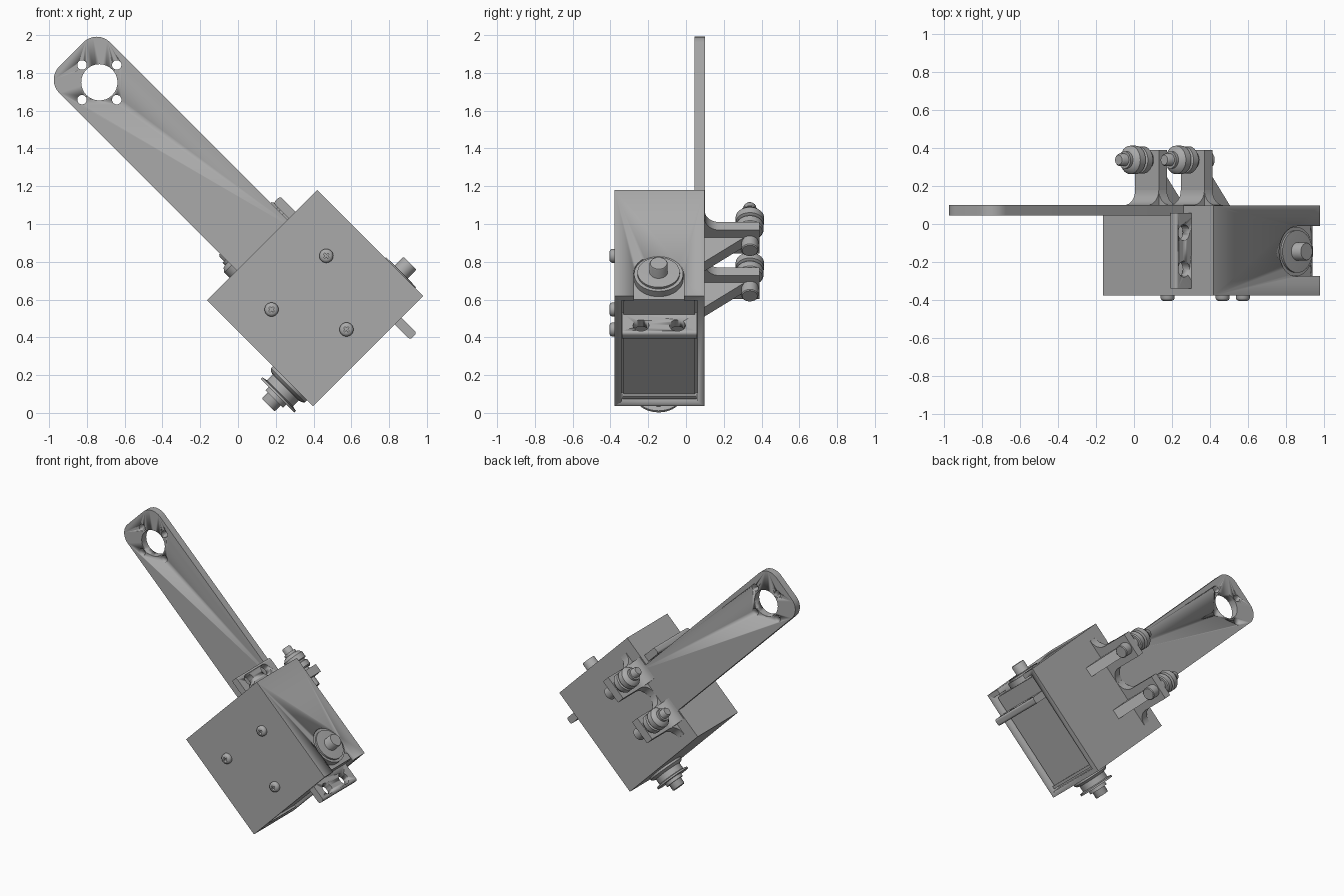
import bpy, bmesh, math
from mathutils import Matrix, Vector

old = bpy.data.objects.get("Cube")
if old:
    bpy.data.objects.remove(old, do_unlink=True)

grey = bpy.data.materials.new("neutral_grey")
grey.use_nodes = True
GREY = (0.4, 0.4, 0.4, 1)
grey.diffuse_color = GREY
grey.node_tree.nodes["Principled BSDF"].inputs["Base Color"].default_value = GREY

# The whole assembly is tilted: local x runs up-right, local z runs along the arm
TILT = Matrix.Translation((0.408, 0, 0.608)) @ Matrix.Rotation(math.radians(-45), 4, 'Y')


def finish(name, bm, smooth=True):
    bmesh.ops.recalc_face_normals(bm, faces=bm.faces)
    bm.transform(TILT)
    mesh = bpy.data.meshes.new(name)
    bm.to_mesh(mesh)
    bm.free()
    mesh.materials.append(grey)
    ob = bpy.data.objects.new(name, mesh)
    bpy.context.collection.objects.link(ob)
    if smooth:
        bpy.ops.object.select_all(action='DESELECT')
        ob.select_set(True)
        bpy.context.view_layer.objects.active = ob
        bpy.ops.object.shade_smooth_by_angle(angle=math.radians(35))
    return ob


def box(name, x, y, z, round_edges=None, radius=0.0):
    """Box from ranges; round_edges(a, b) picks the edges to round."""
    bm = bmesh.new()
    bmesh.ops.create_cube(bm, size=1)
    for v in bm.verts:
        v.co = [r[0] if c < 0 else r[1] for c, r in zip(v.co, (x, y, z))]
    if round_edges:
        edges = [e for e in bm.edges if round_edges(e.verts[0].co, e.verts[1].co)]
        bmesh.ops.bevel(bm, geom=edges, offset=radius, segments=8,
                        profile=0.5, affect='EDGES')
    return finish(name, bm)


def lathe(name, origin, axis, profile, sides=40):
    """Turned part: profile is (radius, distance along axis)."""
    bm = bmesh.new()
    rings = []
    for r, t in profile:
        rings.append([bm.verts.new((r * math.cos(a), r * math.sin(a), t))
                      for a in (2 * math.pi * i / sides for i in range(sides))])
    for low, high in zip(rings, rings[1:]):
        for i in range(sides):
            j = (i + 1) % sides
            bm.faces.new((low[i], low[j], high[j], high[i]))
    bm.faces.new(rings[0])
    bm.faces.new(rings[-1])
    turn = Vector((0, 0, 1)).rotation_difference(Vector(axis)).to_matrix().to_4x4()
    bm.transform(Matrix.Translation(origin) @ turn)
    return finish(name, bm)


def prism(name, outline, to_local, x0, x1):
    """Extrude an outline between two depths."""
    bm = bmesh.new()
    face = bm.faces.new([bm.verts.new(to_local(a, b, x0)) for a, b in outline])
    out = bmesh.ops.extrude_face_region(bm, geom=[face])
    shift = Vector(to_local(0, 0, x1)) - Vector(to_local(0, 0, x0))
    bmesh.ops.translate(bm, vec=shift,
                        verts=[g for g in out["geom"] if isinstance(g, bmesh.types.BMVert)])
    return finish(name, bm)


def cut(ob, *cutters):
    for c in cutters:
        m = ob.modifiers.new("cut", 'BOOLEAN')
        m.object, m.operation, m.solver = c, 'DIFFERENCE', 'EXACT'
        c.hide_render = True
    dg = bpy.context.evaluated_depsgraph_get()
    mesh = bpy.data.meshes.new_from_object(ob.evaluated_get(dg))
    ob.modifiers.clear()
    ob.data = mesh
    for c in cutters:
        bpy.data.objects.remove(c, do_unlink=True)


def hole(x, y, z, axis, r, depth=0.1):
    return lathe("cutter", (x, y, z), axis, [(r, -depth), (r, depth)], 32)


Y, X = (0, 1, 0), (1, 0, 0)
U, V = 0.413, 0.397
SHAFT = (0, -0.145, -0.225)

# Housing: open at the lower end, with a slot in each side for the shaft
housing = box("housing", (-U, U), (-0.378, 0.097), (-V, V))
cut(housing,
    box("cutter", (-0.378, 0.378), (-0.342, 0.06), (-0.6, -0.33)),
    box("cutter", (0.36, 0.6), (-0.275, -0.01), (-0.6, -0.225)),
    hole(U, SHAFT[1], SHAFT[2], X, 0.1325, 0.05))
box("motor_case", (-0.365, 0.365), (-0.33, 0.048), (-0.375, 0),
    lambda a, b: abs(a.y - b.y) + abs(a.x - b.x) < 0.01, 0.02)
box("motor_lid_rib", (-0.365, -0.345), (-0.335, 0.055), (-0.39, -0.37))

# Motor mounting ears at both ends
for name, side in (("upper_ear", 1), ("lower_ear", -1)):
    ends = sorted((side * 0.36, side * 0.512))
    ear = box(name, (0.2, 0.25), (-0.34, 0.058), ends,
              lambda a, b: abs(a.x - b.x) + abs(a.z - b.z) < 0.01
              and a.z * side > 0.45, 0.015)
    cut(ear, *[hole(0.225, y, side * 0.455, X, 0.042) for y in (-0.238, -0.045)])

# Arm with a bearing hole and four bolt holes
arm = box("arm", (-0.19, 0.19), (0.046, 0.1), (0.3, 1.825),
          lambda a, b: abs(a.y - b.y) > 0.01 and a.z > 1, 0.1)
cut(arm, hole(0, 0.07, 1.615, Y, 0.096),
    *[hole(0.13 * math.cos(a), 0.07, 1.615 + 0.13 * math.sin(a), Y, 0.025)
      for a in (i * math.pi / 2 for i in range(4))])

# Shaft with the pulley on one side and a bearing on the other
lathe("shaft", SHAFT, X, [(0.044, -0.576), (0.048, -0.57), (0.048, 0.48), (0.044, 0.486)])
lathe("pulley", SHAFT, X, [(0.065, -0.53), (0.065, -0.506), (0.125, -0.506), (0.125, -0.494),
                           (0.098, -0.488), (0.098, -0.445), (0.115, -0.44), (0.128, -0.428),
                           (0.128, -0.4)])
lathe("bearing", SHAFT, X, [(0.13, 0.33), (0.13, 0.405), (0.112, 0.405), (0.112, 0.418),
                            (0.07, 0.42)])

# Cross-head screws on the front
for i, (x, z) in enumerate(((0.2, 0.116), (-0.206, 0.12), (0, -0.235))):
    screw = lathe("front_screw_%d" % (i + 1), (x, -0.37, z), (0, -1, 0),
                  [(0.037, 0), (0.037, 0.022), (0.033, 0.03), (0.022, 0.036)], 32)
    arms = [(0.016, 0.004), (0.004, 0.016)]
    cut(screw, *[box("cutter", (x - a, x + a), (-0.42, -0.392), (z - b, z + b))
                 for a, b in arms])

# Two roller brackets on the back
arc = [i * math.pi / 16 for i in range(9)]
for name, x in (("left", 0.17), ("right", -0.17)):
    half = 0.088
    box(name + "_bracket", (x - half, x + half), (0.09, 0.39), (0.25, 0.31))
    # Concave foot on three sides
    foot = [(0, 0.09), (0.08, 0.09)] + [(0.08 - 0.08 * math.sin(a), 0.18 - 0.08 * math.cos(a))
                                        for a in arc]
    prism(name + "_front_foot", foot, lambda a, b, d: (d, b, 0.31 + a), x - half, x + half)
    for s in (-1, 1):
        prism(name + "_side_foot", foot,
              lambda a, b, d: (x + s * (half + a), b, d), 0.25, 0.31)
    # Sloped rib behind the upright
    prism(name + "_rib", [(0.26, 0.09), (0.06, 0.09), (0.25, 0.31), (0.26, 0.31)],
          lambda a, b, d: (d, b, a), x - 0.035, x + 0.035)
    at = (x, 0.338, 0)
    lathe(name + "_axle", at, (0, 0, 1), [(0.04, 0.185), (0.045, 0.19), (0.045, 0.3),
                                          (0.033, 0.3), (0.033, 0.512), (0.026, 0.522)])
    lathe(name + "_roller", at, (0, 0, 1),
          [(0.05, 0.31), (0.05, 0.33), (0.066, 0.33), (0.072, 0.338), (0.072, 0.375),
           (0.06, 0.38), (0.06, 0.39), (0.075, 0.395), (0.075, 0.435), (0.06, 0.455),
           (0.045, 0.46), (0.045, 0.478)])
